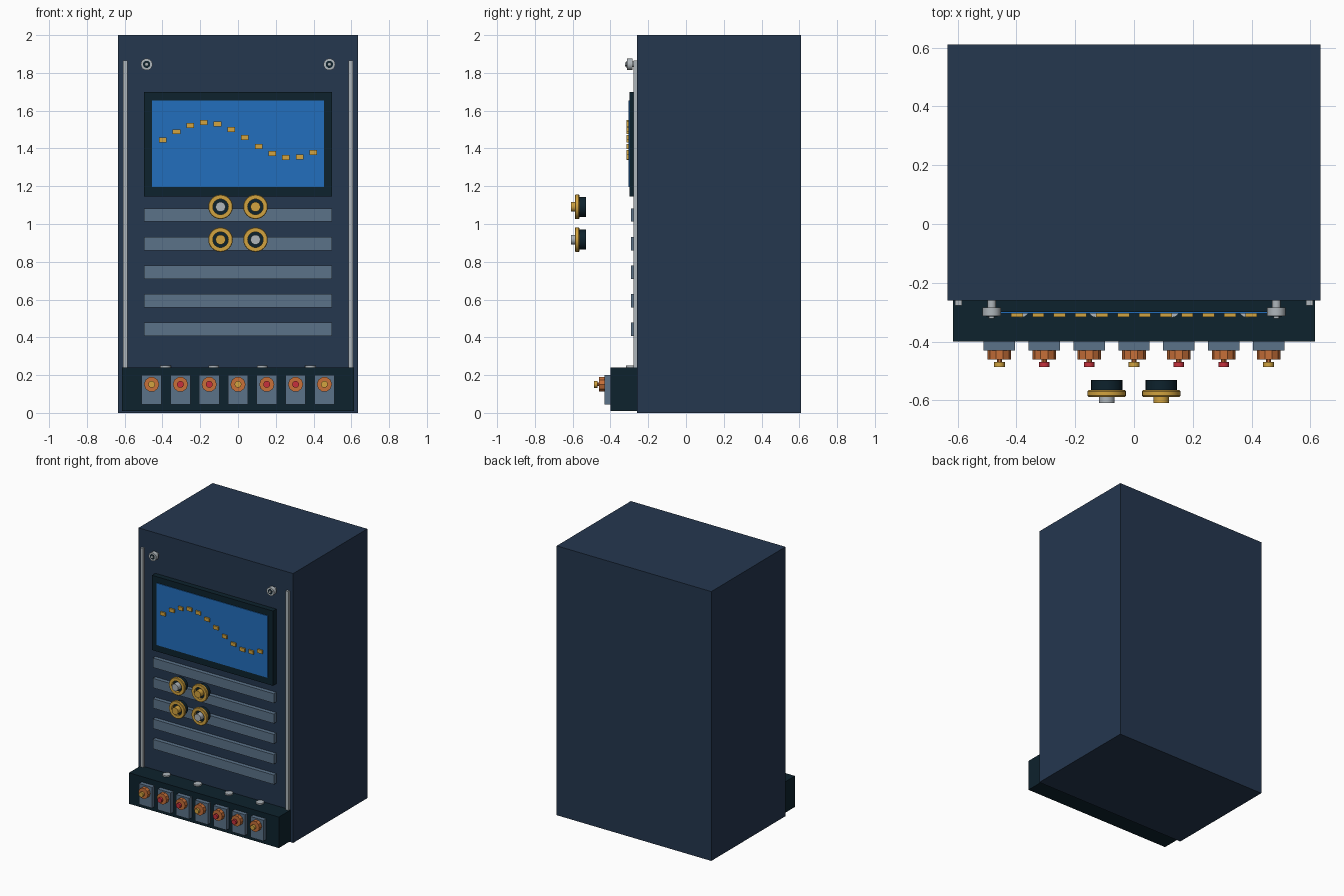
import bpy, bmesh, math
from mathutils import Matrix

if "Cube" in bpy.data.objects:
    bpy.data.objects.remove(bpy.data.objects["Cube"])


def material(name, rgb):
    m = bpy.data.materials.new(name)
    m.use_nodes = True
    m.diffuse_color = (*rgb, 1)
    m.node_tree.nodes["Principled BSDF"].inputs["Base Color"].default_value = (*rgb, 1)
    return m


navy = material("navy paint", (0.018, 0.038, 0.078))
dark = material("dark teal", (0.004, 0.016, 0.026))
blue = material("screen blue", (0.016, 0.156, 0.51))
slate = material("slate grey", (0.105, 0.17, 0.25))
gold = material("gold", (0.65, 0.37, 0.05))
silver = material("silver", (0.43, 0.47, 0.50))
copper = material("copper", (0.57, 0.16, 0.04))
red = material("red", (0.57, 0.03, 0.045))


def finish(name, bm, mat):
    bmesh.ops.recalc_face_normals(bm, faces=bm.faces)
    mesh = bpy.data.meshes.new(name)
    bm.to_mesh(mesh)
    bm.free()
    mesh.materials.append(mat)
    ob = bpy.data.objects.new(name, mesh)
    bpy.context.collection.objects.link(ob)
    return ob


def box(name, mat, x, y, z):
    """Box from (low, high) pairs on each axis."""
    bm = bmesh.new()
    bmesh.ops.create_cube(bm, size=1)
    for v in bm.verts:
        for i, (lo, hi) in enumerate((x, y, z)):
            v.co[i] = (lo + hi) / 2 + v.co[i] * (hi - lo)
    return finish(name, bm, mat)


def around(c, size):
    return c - size / 2, c + size / 2


def lathe(name, mat, x, z, profile, sides=24):
    """Turn a (radius, y) profile about an axis running front to back."""
    bm = bmesh.new()
    vs = [bm.verts.new((r, y, 0)) for r, y in profile]
    es = [bm.edges.new(p) for p in zip(vs, vs[1:] + vs[:1])]
    bmesh.ops.spin(bm, geom=vs + es, cent=(0, 0, 0), axis=(0, 1, 0),
                   angle=math.tau, steps=sides, use_merge=True)
    bmesh.ops.remove_doubles(bm, verts=bm.verts, dist=1e-5)
    bmesh.ops.translate(bm, verts=bm.verts, vec=(x, 0, z))
    return finish(name, bm, mat)


def disc(name, mat, x, z, r, back, front, sides=24):
    return lathe(name, mat, x, z, [(0, back), (r, back), (r, front), (0, front)], sides)


# Cabinet and terminal tray
FACE = -0.26
box("cabinet", navy, (-0.635, 0.635), (FACE, 0.61), (0, 2))
box("terminal_tray", dark, (-0.615, 0.615), (-0.40, FACE), (0.01, 0.24))

# Side rails and upper screws
for side, s in (("right", -1), ("left", 1)):
    box(side + "_rail", silver, around(s * 0.597, 0.023), (-0.277, FACE), (0.24, 1.865))
    x = s * 0.484
    lathe(side + "_screw_head", silver, x, 1.845,
          [(0, FACE), (0.015, FACE), (0.015, -0.284), (0.031, -0.284),
           (0.031, -0.313), (0.019, -0.313), (0.019, -0.306), (0, -0.306)])
    disc(side + "_screw_recess", dark, x, 1.845, 0.019, -0.306, -0.314)
    disc(side + "_screw_pin", silver, x, 1.845, 0.010, -0.306, -0.322, 12)

# Display with a dotted sine trace
box("display_frame", dark, (-0.497, 0.497), (-0.30, FACE), (1.145, 1.70))
box("display_screen", blue, (-0.456, 0.456), (-0.305, -0.29), (1.195, 1.655))
for i in range(12):
    x = -0.398 + i * 0.0724
    z = 1.444 + 0.093 * math.sin(i * 0.5)
    box(f"trace_dot_{i + 1}", gold, around(x, 0.04), (-0.316, -0.304), around(z, 0.026))

# Vent slats
for i in range(5):
    box(f"vent_slat_{i + 1}", slate, (-0.497, 0.497), (-0.29, FACE),
        around(1.047 - i * 0.151, 0.07))

# Control knobs
for row, z in enumerate((1.091, 0.917)):
    for col, x in enumerate((-0.0925, 0.0925)):
        n = f"knob_{row * 2 + col + 1}"
        disc(n + "_body", dark, x, z, 0.053, -0.53, -0.568)
        lathe(n + "_ring", gold, x, z,
              [(0.041, -0.565), (0.062, -0.565), (0.065, -0.569),
               (0.065, -0.584), (0.062, -0.588), (0.041, -0.588)])
        disc(n + "_cap", silver if row == col else gold, x, z, 0.026, -0.566, -0.608)

# Terminals
for i in range(7):
    x, z = (i - 3) * 0.1525, 0.151
    n = f"terminal_{i + 1}"
    box(n + "_plate", slate, around(x, 0.107), (-0.431, -0.40), (0.045, 0.20))
    disc(n + "_nut", copper, x, z, 0.040, -0.43, -0.460, 10)
    disc(n + "_stem", copper, x, z, 0.009, -0.459, -0.470, 10)
    disc(n + "_tip", gold if i % 3 == 0 else red, x, z, 0.018, -0.469, -0.486, 16)

# Studs on top of the tray
for i in range(4):
    bm = bmesh.new()
    bmesh.ops.create_cone(bm, cap_ends=True, segments=16, radius1=0.028, radius2=0.028,
                          depth=0.012, matrix=Matrix.Translation(((i - 1.5) * 0.256, -0.29, 0.244)))
    finish(f"tray_stud_{i + 1}", bm, silver)

# Smooth the round parts, keeping sharp rims
for ob in bpy.context.scene.objects:
    ob.select_set(any(k in ob.name for k in ("knob", "screw", "stud", "tip")))
    if ob.select_get():
        bpy.context.view_layer.objects.active = ob
bpy.ops.object.shade_smooth_by_angle(angle=math.radians(30))
